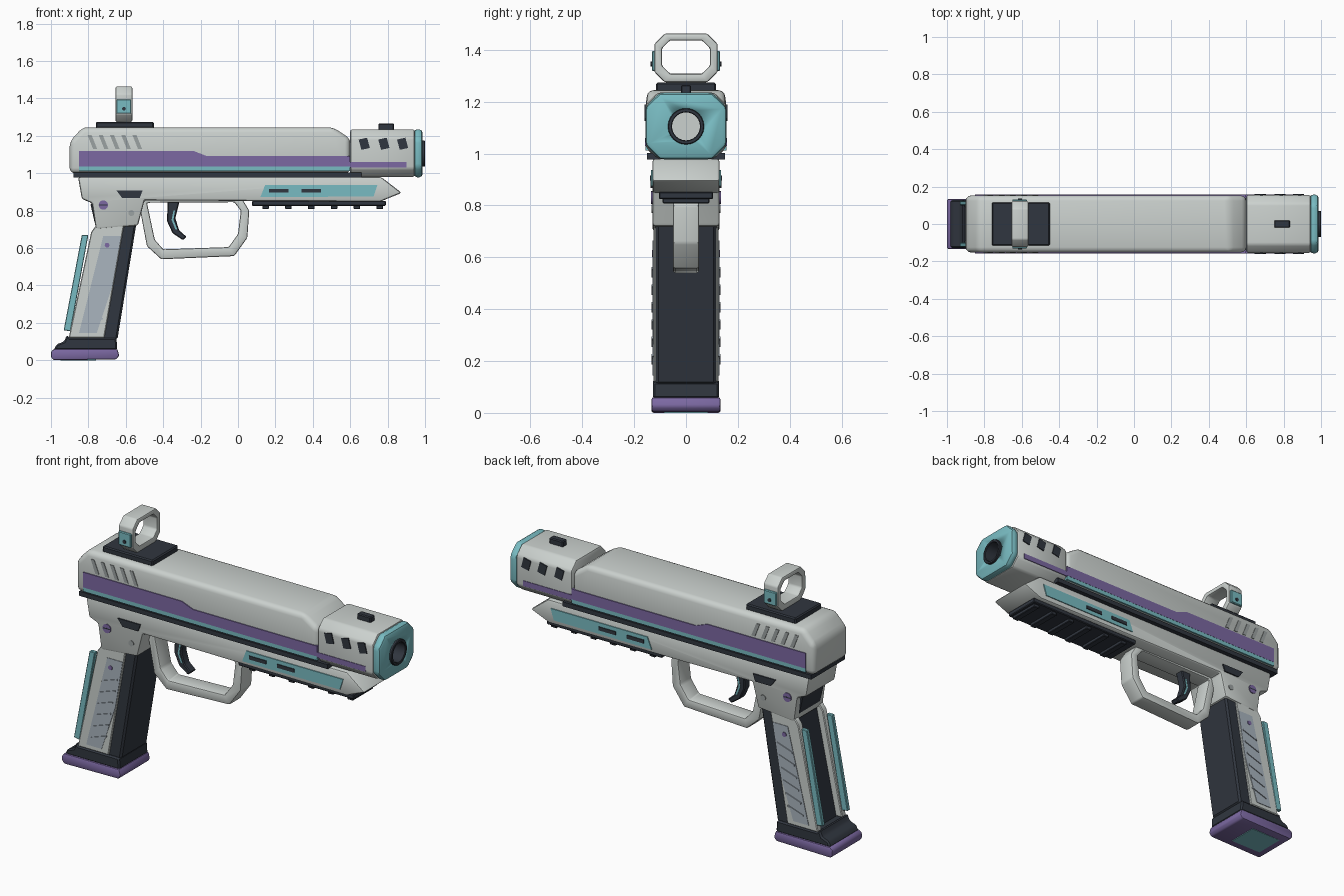
import bpy, bmesh, math

COL = dict(light=(0.60, 0.64, 0.62), dark=(0.03, 0.037, 0.05), purple=(0.20, 0.14, 0.36),
           teal=(0.19, 0.50, 0.54), panel=(0.40, 0.46, 0.52), slot=(0.33, 0.36, 0.36))
MATS = {}
for k, c in COL.items():
    MATS[k] = bpy.data.materials.new(k)
    MATS[k].diffuse_color = (*c, 1)


def finish(name, bm, mat, bevel=0, seg=1, mirror=False):
    bmesh.ops.recalc_face_normals(bm, faces=bm.faces)
    if bevel:
        edges = [e for e in bm.edges if e.calc_face_angle(0) > 0.5]
        bmesh.ops.bevel(bm, geom=edges, offset=bevel, segments=seg, profile=0.5,
                        affect='EDGES', clamp_overlap=True)
    me = bpy.data.meshes.new(name)
    bm.to_mesh(me)
    bm.free()
    ob = bpy.data.objects.new(name, me)
    bpy.context.collection.objects.link(ob)
    me.materials.append(MATS[mat])
    if mirror:
        ob.modifiers.new("mirror", 'MIRROR').use_axis = (False, True, False)
    bpy.ops.object.select_all(action='DESELECT')
    ob.select_set(True)
    bpy.context.view_layer.objects.active = ob
    bpy.ops.object.shade_smooth_by_angle(angle=math.radians(32))
    return ob


def place(p, d, axis):
    return (p[0], d, p[1]) if axis == 'y' else (d, p[0], p[1])


# Profile extruded along y (points are x,z) or along x (points are y,z)
def prism(name, pts, a, b, mat, bevel=0, seg=1, axis='y', mirror=False):
    bm = bmesh.new()
    lo = [bm.verts.new(place(p, a, axis)) for p in pts]
    hi = [bm.verts.new(place(p, b, axis)) for p in pts]
    bm.faces.new(lo)
    bm.faces.new(hi)
    n = len(pts)
    for i in range(n):
        j = (i + 1) % n
        bm.faces.new((lo[i], lo[j], hi[j], hi[i]))
    return finish(name, bm, mat, bevel, seg, mirror)


# Hollow closed loop between an outer and an inner outline
def ring(name, outer, inner, a, b, mat, bevel=0, seg=1, axis='y'):
    bm = bmesh.new()
    loops = [[bm.verts.new(place(p, d, axis)) for p in pts]
             for pts, d in ((outer, a), (outer, b), (inner, b), (inner, a))]
    n = len(outer)
    for k in range(4):
        A, B = loops[k], loops[(k + 1) % 4]
        for i in range(n):
            j = (i + 1) % n
            bm.faces.new((A[i], A[j], B[j], B[i]))
    return finish(name, bm, mat, bevel, seg)


def rect(x0, x1, z0, z1, slant=0):
    return [(x0, z0), (x1, z0), (x1 + slant, z1), (x0 + slant, z1)]


def octo(w, z0, z1, c):
    return [(-w + c, z0), (w - c, z0), (w, z0 + c), (w, z1 - c),
            (w - c, z1), (-w + c, z1), (-w, z1 - c), (-w, z0 + c)]


def circle(x, z, r, n=24):
    return [(x + r * math.cos(2 * math.pi * i / n), z + r * math.sin(2 * math.pi * i / n)) for i in range(n)]


def side(name, pts, y0, y1, mat, bevel=0):
    return prism(name, pts, y0, y1, mat, bevel, mirror=True)


# Slide with side stripes and rear serrations
prism("slide", [(-0.90, 1.0), (0.60, 1.0), (0.60, 1.185), (0.51, 1.245), (-0.83, 1.245), (-0.90, 1.17)],
      -0.152, 0.152, "light", 0.028, 3)
side("slide_purple_stripe", [(-0.85, 1.035), (0.60, 1.035), (0.60, 1.093), (-0.17, 1.093),
                             (-0.24, 1.12), (-0.85, 1.12)], 0.14, 0.157, "purple")
side("slide_teal_stripe", rect(-0.85, 0.60, 1.012, 1.035), 0.14, 0.156, "teal")
for i in range(5):
    x = -0.775 + i * 0.06
    side(f"serration_{i}", rect(x, x + 0.022, 1.13, 1.205, -0.03), 0.14, 0.155, "slot")
prism("slide_rail", rect(-0.88, 0.66, 0.978, 1.003), -0.15, 0.15, "dark")

# Muzzle block, cap and barrel
muzzle = prism("muzzle_block", octo(0.155, 0.98, 1.235, 0.045), 0.60, 0.945, "light", 0.012, 2, 'x')
cap = prism("muzzle_cap", octo(0.157, 0.978, 1.235, 0.055), 0.94, 0.987, "teal", 0.018, 2, 'x')
bore = prism("bore_cutter", circle(0, 1.105, 0.06), 0.86, 1.05, "dark", axis='x')
bore.hide_render = True
bore.hide_viewport = True
for ob in (muzzle, cap):
    m = ob.modifiers.new("bore", 'BOOLEAN')
    m.object = bore
    m.operation = 'DIFFERENCE'
ring("barrel", circle(0, 1.105, 0.07), circle(0, 1.105, 0.054), 0.87, 1.0, "dark", 0.003, 1, 'x')
for i, x in enumerate((0.66, 0.765, 0.865)):
    side(f"muzzle_port_{i}", [(x, 1.125), (x + 0.045, 1.135), (x + 0.03, 1.19), (x - 0.015, 1.18)],
         0.14, 0.16, "dark")
side("muzzle_stripe", rect(0.60, 0.90, 1.03, 1.06), 0.14, 0.158, "purple")
prism("front_sight", rect(0.75, 0.835, 1.225, 1.265), -0.02, 0.02, "dark", 0.005)

# Frame with its neck
prism("frame", [(-0.855, 0.98), (-0.835, 0.862), (-0.78, 0.84), (-0.76, 0.70), (-0.535, 0.72), (-0.50, 0.855),
                (0.76, 0.848), (0.875, 0.895), (0.765, 0.98)], -0.13, 0.13, "light", 0.012, 2)
prism("neck_backstrap", [(-0.79, 0.84), (-0.70, 0.84), (-0.70, 0.70), (-0.765, 0.73)], -0.10, 0.10, "dark", 0.008)
side("slide_release", [(-0.65, 0.908), (-0.51, 0.908), (-0.525, 0.868), (-0.62, 0.868)], 0.12, 0.137, "dark")
side("frame_screw", circle(-0.72, 0.83, 0.025, 16), 0.12, 0.135, "purple")
side("frame_screw_slot", rect(-0.742, -0.698, 0.827, 0.833), 0.13, 0.1355, "dark")
side("frame_pin", circle(-0.57, 0.787, 0.016, 16), 0.12, 0.134, "slot")
side("frame_teal_plate", [(0.12, 0.873), (0.725, 0.875), (0.745, 0.937), (0.145, 0.937)], 0.12, 0.135, "teal")
for i, x in enumerate((0.165, 0.34)):
    side(f"frame_slot_{i}", rect(x, x + 0.105, 0.896, 0.916), 0.12, 0.139, "dark")

# Accessory rail under the frame
prism("under_rail", rect(0.075, 0.79, 0.825, 0.852), -0.105, 0.105, "dark", 0.004)
for i in range(6):
    x = 0.13 + i * 0.122
    prism(f"rail_lug_{i}", rect(x, x + 0.035, 0.808, 0.83), -0.09, 0.09, "dark", 0.003)

# Trigger guard and trigger
ring("trigger_guard",
     [(-0.535, 0.865), (-0.487, 0.61), (-0.41, 0.54), (-0.02, 0.557), (0.05, 0.655), (0.06, 0.80), (0.015, 0.875)],
     [(-0.487, 0.842), (-0.445, 0.645), (-0.40, 0.593), (-0.05, 0.605), (0.0, 0.675), (0.015, 0.80), (-0.02, 0.845)],
     -0.05, 0.05, "light", 0.008, 2)
prism("trigger", [(-0.375, 0.86), (-0.31, 0.86), (-0.335, 0.76), (-0.315, 0.695), (-0.275, 0.66),
                  (-0.295, 0.642), (-0.35, 0.68), (-0.38, 0.745)], -0.025, 0.025, "dark", 0.005)
side("trigger_inlay", [(-0.345, 0.80), (-0.337, 0.80), (-0.345, 0.75), (-0.325, 0.70), (-0.335, 0.70), (-0.355, 0.75)],
     0.02, 0.027, "teal")

# Grip core, side shells, inset panels and rear strips
prism("grip_core", [(-0.735, 0.75), (-0.54, 0.75), (-0.545, 0.72), (-0.645, 0.11), (-0.87, 0.11)],
      -0.117, 0.117, "dark", 0.01)
side("grip_shell", [(-0.76, 0.72), (-0.61, 0.72), (-0.715, 0.12), (-0.905, 0.12), (-0.785, 0.685)],
     0.09, 0.126, "light", 0.004)
side("grip_panel", [(-0.72, 0.665), (-0.625, 0.665), (-0.67, 0.40), (-0.755, 0.145), (-0.85, 0.145)],
     0.12, 0.129, "panel")
side("grip_screw", circle(-0.70, 0.615, 0.013, 12), 0.12, 0.132, "purple")
for i in range(6):
    z = 0.54 - i * 0.067
    x = -0.685 - (0.62 - z) * 0.2
    side(f"grip_ridge_{i}", [(x - 0.05, z - 0.018), (x + 0.045, z + 0.014), (x + 0.045, z + 0.022), (x - 0.05, z - 0.01)],
         0.12, 0.134, "panel")
side("grip_rear_strip", [(-0.835, 0.67), (-0.80, 0.67), (-0.895, 0.155), (-0.932, 0.16)], 0.10, 0.123, "teal", 0.003)

# Magazine base
prism("magazine_collar", [(-0.915, 0.135), (-0.90, 0.12), (-0.65, 0.12), (-0.645, 0.055), (-0.985, 0.055),
                          (-0.97, 0.085), (-0.93, 0.10)], -0.128, 0.128, "dark", 0.008)
prism("magazine_base", [(-1.0, 0.015), (-0.985, 0.0), (-0.65, 0.005), (-0.635, 0.025), (-0.645, 0.06), (-0.985, 0.06),
                        (-1.0, 0.045)], -0.133, 0.133, "purple", 0.008, 2)
prism("magazine_floor_plate", rect(-0.95, -0.76, 0.0, 0.02), -0.085, 0.085, "teal")

# Reflex sight
prism("sight_base", rect(-0.76, -0.45, 1.24, 1.275), -0.115, 0.115, "dark", 0.006)
ring("sight_hood", octo(0.122, 1.275, 1.463, 0.04), octo(0.093, 1.308, 1.437, 0.032),
     -0.655, -0.565, "light", 0.007, 2, 'x')
side("sight_side_plate", rect(-0.65, -0.572, 1.318, 1.395), 0.11, 0.132, "teal", 0.004)
side("sight_knob", circle(-0.61, 1.345, 0.01, 10), 0.12, 0.137, "dark")
